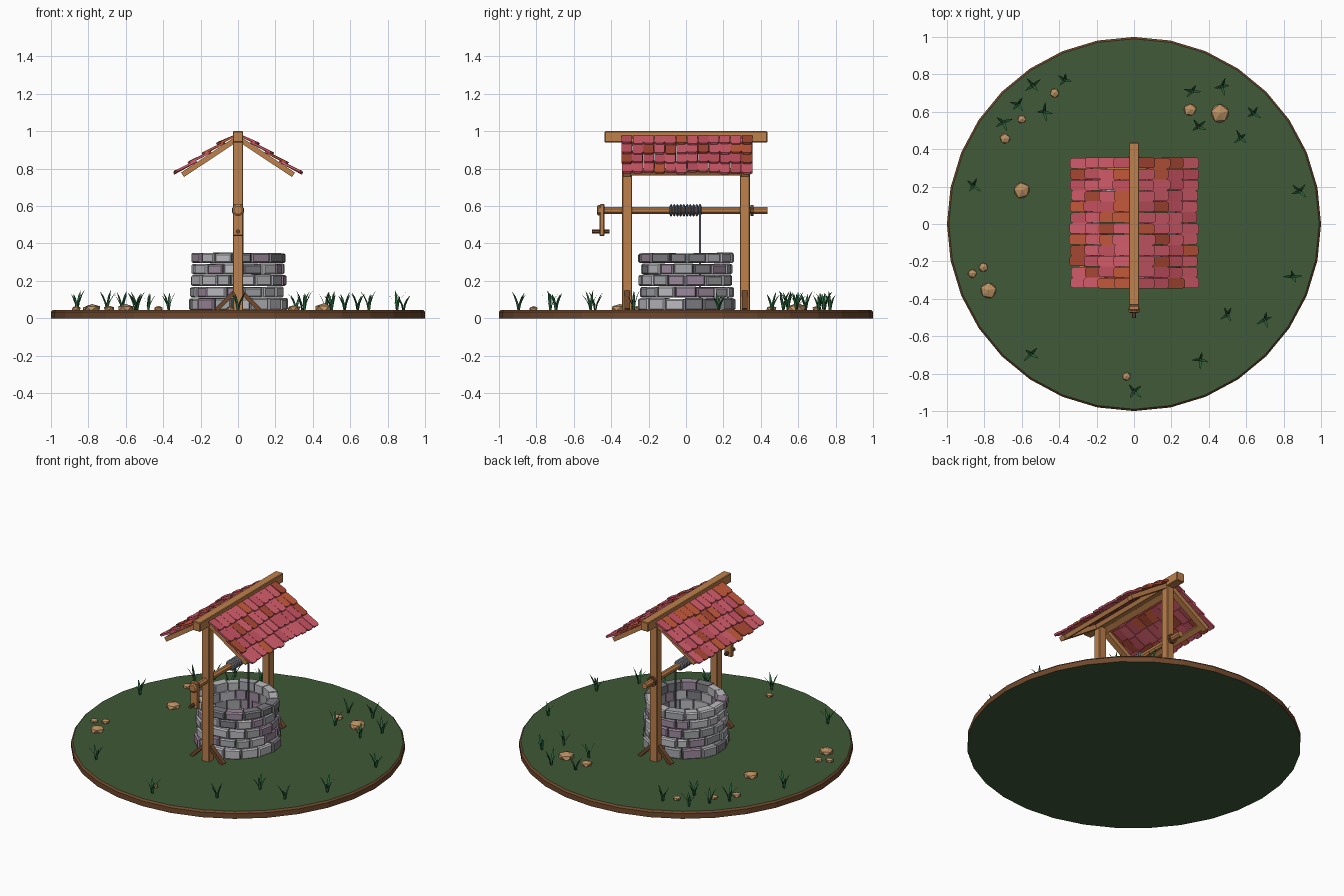
import bpy, bmesh, math, random
from mathutils import Vector as V

if "Cube" in bpy.data.objects:
    bpy.data.objects.remove(bpy.data.objects["Cube"])

random.seed(4)
U = random.uniform


def mat(name, r, g, b):
    m = bpy.data.materials.new(name)
    m.diffuse_color = (r, g, b, 1)
    m.use_nodes = True
    m.node_tree.nodes["Principled BSDF"].inputs["Base Color"].default_value = m.diffuse_color
    return m


WOOD = mat("wood", .51, .22, .07)
DARK = mat("dark_wood", .16, .065, .025)
GREEN = mat("turf", .05, .1, .038)
BLADE = mat("grass_blade", .022, .13, .045)
ROCK = mat("tan_rock", .5, .28, .12)
ROPE = mat("rope_grey", .13, .13, .15)
STONES = [mat("stone_light", .5, .5, .53), mat("stone_mid", .36, .37, .39),
          mat("stone_dark", .2, .2, .22), mat("stone_mauve", .33, .25, .33)]
TILES = [mat("tile_pink", .66, .11, .15), mat("tile_rose", .56, .085, .12),
         mat("tile_orange", .56, .1, .045), mat("tile_rust", .4, .065, .035)]


def loft(bm, loops, mi=0):
    """Closed solid through a list of point loops."""
    rings = [[bm.verts.new(p) for p in lp] for lp in loops]
    n = len(rings[0])
    fs = [bm.faces.new(rings[0][::-1]), bm.faces.new(rings[-1])]
    for a, b in zip(rings, rings[1:]):
        fs += [bm.faces.new((a[i], a[(i + 1) % n], b[(i + 1) % n], b[i])) for i in range(n)]
    for f in fs:
        f.material_index = mi
    return fs


def bar(bm, p, q, w, h, side):
    """Box from p to q, w wide along side, h thick across it."""
    p, q, s = V(p), V(q), V(side)
    t = (q - p).normalized().cross(s) * h / 2
    s = s * w / 2
    loft(bm, [[c + s + t, c - s + t, c - s - t, c + s - t] for c in (p, q)])


def tube(bm, prof, x=0, z=0, n=8):
    """Round bar along y through (y, radius) pairs."""
    loft(bm, [[(x + r * math.cos((i + .5) * math.tau / n), y, z + r * math.sin((i + .5) * math.tau / n))
               for i in range(n)] for y, r in prof])


def make(name, bm, mats, bevel=0):
    bmesh.ops.recalc_face_normals(bm, faces=bm.faces)
    me = bpy.data.meshes.new(name)
    bm.to_mesh(me)
    bm.free()
    for m in mats:
        me.materials.append(m)
    ob = bpy.data.objects.new(name, me)
    bpy.context.collection.objects.link(ob)
    if bevel:
        b = ob.modifiers.new("bevel", 'BEVEL')
        b.width, b.segments = bevel, 1
    return ob


# ground disc: turf with an earth rim
bm = bmesh.new()
fs = loft(bm, [[(r * math.cos(i * math.tau / 32), r * math.sin(i * math.tau / 32), z) for i in range(32)]
               for r, z in ((1, 0), (1, .034), (.99, .045))], 1)
fs[0].material_index = fs[1].material_index = 0
make("ground", bm, [GREEN, DARK])

# stone well ring, five courses of chamfered blocks
bm = bmesh.new()
levels = [.04, .108, .17, .232, .293, .35]
for k, rad in enumerate((.262, .25, .254, .246, .25)):
    n = 15
    cuts = [(i + (k % 2) * .5 + U(-.16, .16)) * math.tau / n for i in range(n)]
    cuts.append(cuts[0] + math.tau)
    for a0, a1 in zip(cuts, cuts[1:]):
        r, z0, z1 = rad + U(-.007, .007), levels[k], levels[k + 1] + U(-.003, .004)
        loops = []
        for rr, e in ((.192 + U(-.004, .004), .003), (r - .008, .003), (r, .01)):
            b0, b1 = a0 + e / rr, a1 - e / rr
            loops.append([(rr * math.cos(a), rr * math.sin(a), z) for a, z in
                          ((b0, z0 + e), (b1, z0 + e), (b1, z1 - e), (b0, z1 - e))])
        loft(bm, loops, random.choices(range(4), (5, 4, 2, 2))[0])
make("well_stones", bm, STONES)

# posts and ridge beam
bm = bmesh.new()
for s in (-1, 1):
    bar(bm, (0, s * .315, .04), (0, s * .315, .945), .054, .054, (1, 0, 0))
make("posts", bm, [WOOD], .004)
bm = bmesh.new()
bar(bm, (0, -.435, .97), (0, .435, .97), .056, .06, (1, 0, 0))
make("ridge_beam", bm, [WOOD], .004)

# diagonal braces at the post feet
bm = bmesh.new()
for y in (-.315, .315):
    for s in (-1, 1):
        bar(bm, (s * .015, y, .145), (s * .115, y, .045), .03, .022, (0, 1, 0))
make("foot_braces", bm, [DARK])

# roof: each side uses distance d down the slope and height h above it
ang = math.radians(33.5)


def slope(s, d, y, h):
    return V((s * (d * math.cos(ang) + h * math.sin(ang)), y,
              .98 - d * math.sin(ang) + h * math.cos(ang)))


bm = bmesh.new()
for s in (-1, 1):
    for y in (-.315, .315):
        bar(bm, slope(s, .02, y, -.014), slope(s, .365, y, -.014), .04, .028, (0, 1, 0))
    for d in (.05, .335):
        bar(bm, slope(s, d, -.295, -.014), slope(s, d, .295, -.014), .035, .026,
            (s * math.cos(ang), 0, -math.sin(ang)))
make("roof_frame", bm, [WOOD])

bm = bmesh.new()
cols, w = 12, .7 / 12
for s in (-1, 1):
    for k in range(4):
        for c in range(cols):
            y = -.345 + w * (c + .5) + U(-.002, .002)
            hw = w / 2 - .001
            d1 = .025 + .0925 * (k + 1) + U(-.008, .006)
            d0, lift = max(.02, d1 - .125), U(.011, .017)
            shape = [(-hw, d0), (hw, d0), (hw, d1 - .012), (hw * .65, d1),
                     (-hw * .65, d1), (-hw, d1 - .012)]
            loft(bm, [[slope(s, d, y + v, t + lift * (d - d0) / (d1 - d0)) for v, d in shape]
                      for t in (0, .012)], random.choices(range(4), (6, 4, 2, 1))[0])
make("roof_tiles", bm, TILES)

# axle with end knob and collar
bm = bmesh.new()
tube(bm, [(-.476, .022), (-.47, .031), (-.446, .031), (-.44, .02), (.435, .02)], z=.577)
make("axle", bm, [WOOD])
bm = bmesh.new()
tube(bm, [(.346, .032), (.362, .032)], z=.577)
make("axle_collar", bm, [DARK])

# crank arm and handle
bm = bmesh.new()
bar(bm, (0, -.449, .44), (0, -.449, .61), .056, .026, (1, 0, 0))
make("crank_arm", bm, [WOOD], .004)
bm = bmesh.new()
tube(bm, [(-.503, .011), (-.41, .011)], z=.464)
make("crank_handle", bm, [DARK])

# rope: coils round the axle and the hanging end
bm = bmesh.new()
for i in range(10):
    y = -.08 + i * .0172
    tube(bm, [(y - .008, .02), (y - .006, .028), (y, .034), (y + .006, .028), (y + .008, .02)], z=.577, n=10)
make("rope_coil", bm, [ROPE])
bm = bmesh.new()
bar(bm, (.024, .075, .577), (.024, .075, .08), .01, .01, (1, 0, 0))
make("hanging_rope", bm, [ROPE])

# scattered rocks
bm = bmesh.new()
for x, y, r in ((.46, .59, .055), (.3, .61, .036), (-.6, .18, .046), (-.78, -.355, .047),
                (-.865, -.265, .026), (-.805, -.232, .026), (-.69, .455, .03),
                (-.6, .56, .025), (-.425, .7, .027), (-.04, -.815, .025)):
    vs = bmesh.ops.create_icosphere(bm, subdivisions=1, radius=r)['verts']
    turn = U(0, 6)
    for v in vs:
        p = v.co * U(.9, 1.08)
        v.co = (x + p.x * math.cos(turn) - p.y * math.sin(turn),
                y + p.x * math.sin(turn) + p.y * math.cos(turn), .051 + p.z * .58)
make("rocks", bm, [ROCK])

# grass tufts of bent tapering blades
bm = bmesh.new()
for x, y in ((-.54, .74), (-.62, .64), (-.7, .545), (-.37, .77), (-.48, .6), (.31, .71),
             (.47, .735), (.64, .59), (.57, .46), (.345, .52), (-.86, .205), (.885, .175),
             (.85, -.28), (.7, -.51), (.5, -.485), (.355, -.725), (0, -.895), (-.55, -.695)):
    turn = U(0, 6)
    for j in range(4):
        a = turn + j * math.tau / 4 + U(-.4, .4)
        out, side = V((math.cos(a), math.sin(a), 0)), V((-math.sin(a), math.cos(a), 0))
        h, reach = U(.075, .108), U(.03, .05)
        prev = None
        for t, hw in ((0, .005), (.4, .0075), (.75, .006), (1, .0008)):
            c = V((x, y, .042 + h * t)) + out * (.004 + reach * t * t)
            pair = [bm.verts.new(c - side * hw), bm.verts.new(c + side * hw)]
            if prev:
                bm.faces.new((prev[0], prev[1], pair[1], pair[0]))
            prev = pair
make("grass_tufts", bm, [BLADE])
